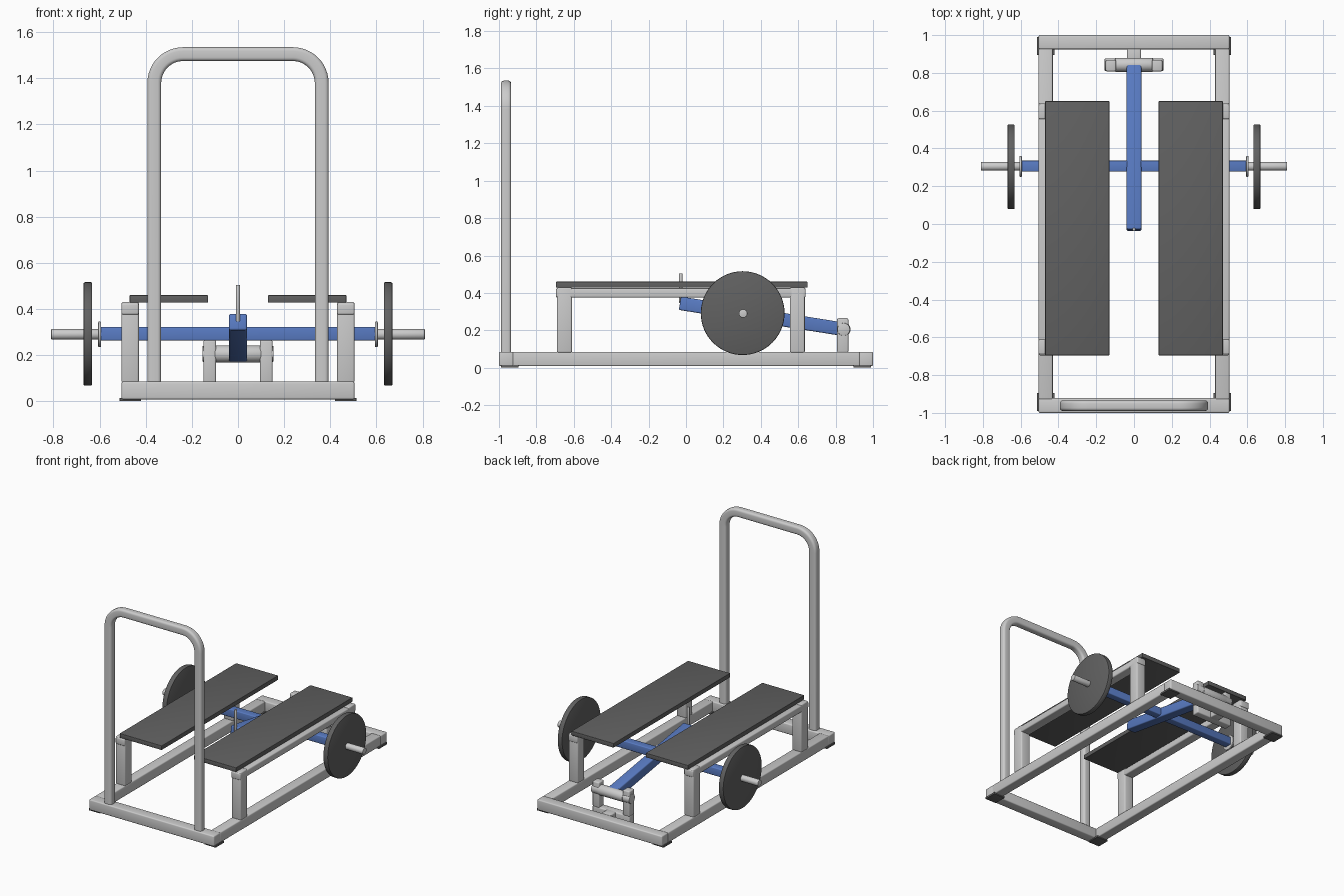
import bpy, bmesh, math
from mathutils import Matrix, Vector

if "Cube" in bpy.data.objects:
    bpy.data.objects.remove(bpy.data.objects["Cube"])


def material(name, color):
    m = bpy.data.materials.new(name)
    m.diffuse_color = color
    m.use_nodes = True
    m.node_tree.nodes["Principled BSDF"].inputs["Base Color"].default_value = m.diffuse_color
    return m


BLUE = material("blue_paint", (0.10, 0.20, 0.55, 1))
DARK = material("dark_rubber", (0.12, 0.12, 0.12, 1))


def finish(name, bm, mat=None):
    bmesh.ops.recalc_face_normals(bm, faces=bm.faces[:])
    me = bpy.data.meshes.new(name)
    bm.to_mesh(me)
    bm.free()
    ob = bpy.data.objects.new(name, me)
    bpy.context.collection.objects.link(ob)
    if mat:
        me.materials.append(mat)
    bpy.ops.object.select_all(action='DESELECT')
    ob.select_set(True)
    bpy.context.view_layer.objects.active = ob
    bpy.ops.object.shade_smooth_by_angle(angle=math.radians(35))
    return ob


def box(name, x, y, z, bevel=0.008, mat=None, tilt=0.0):
    """Box from (min, max) ranges, rounded edges, optional tilt about x."""
    bm = bmesh.new()
    size = [b - a for a, b in (x, y, z)]
    mid = Vector([(a + b) / 2 for a, b in (x, y, z)])
    bmesh.ops.create_cube(bm, size=1, matrix=Matrix.Diagonal((*size, 1)))
    if bevel:
        bmesh.ops.bevel(bm, geom=bm.edges[:], offset=bevel, segments=3,
                        profile=0.5, affect='EDGES')
    bm.transform(Matrix.Translation(mid) @ Matrix.Rotation(tilt, 4, 'X'))
    return finish(name, bm, mat)


def rod(name, start, end, r, axis='X', mat=None, bevel=0.003, sides=48):
    """Cylinder from start, of the given end coordinate along x or z."""
    start = Vector(start)
    i = 'XYZ'.index(axis)
    length = abs(end - start[i])
    mid = start.copy()
    mid[i] = (start[i] + end) / 2
    rot = Matrix.Rotation(math.pi / 2, 4, 'Y') if axis == 'X' else Matrix()
    bm = bmesh.new()
    bmesh.ops.create_cone(bm, cap_ends=True, segments=sides, radius1=r, radius2=r,
                          depth=length, matrix=Matrix.Translation(mid) @ rot)
    caps = [e for e in bm.edges if any(len(f.verts) > 4 for f in e.link_faces)]
    bmesh.ops.bevel(bm, geom=caps, offset=bevel, segments=2, profile=0.5, affect='EDGES')
    return finish(name, bm, mat)


def span(s, a, b):
    return tuple(sorted((s * a, s * b)))


def rounded_rect(w, h, r, n=4):
    pts = []
    for k, (sx, sy) in enumerate(((1, 1), (-1, 1), (-1, -1), (1, -1))):
        for j in range(n + 1):
            t = math.pi / 2 * (k + j / n)
            pts.append((sx * (w / 2 - r) + r * math.cos(t), sy * (h / 2 - r) + r * math.sin(t)))
    return pts


# upright handle hoop: rounded square tube swept along a U path
def hoop():
    half, top, rad, yc = 0.363, 1.505, 0.125, -0.962
    path = [(half, 0.075, 0.0)]
    for k in range(2):
        cx = (half - rad) * (1 - 2 * k)
        for j in range(13):
            t = math.pi / 2 * (k + j / 12)
            path.append((cx + rad * math.cos(t), top - rad + rad * math.sin(t), t))
    path.append((-half, 0.075, math.pi))
    bm = bmesh.new()
    rings = [[bm.verts.new((px + a * math.cos(t), yc + b, pz + a * math.sin(t)))
              for a, b in rounded_rect(0.06, 0.055, 0.016)] for px, pz, t in path]
    n = len(rings[0])
    for r0, r1 in zip(rings, rings[1:]):
        for i in range(n):
            bm.faces.new((r0[i], r0[(i + 1) % n], r1[(i + 1) % n], r1[i]))
    bm.faces.new(rings[0])
    bm.faces.new(rings[-1])
    finish("handle_hoop", bm)


hoop()

# base cross members
FLOOR = (0.008, 0.085)
box("front_base_beam", (-0.505, 0.505), (-1.0, -0.922), FLOOR)
box("rear_base_beam", (-0.505, 0.505), (0.925, 1.0), FLOOR)
box("pivot_base_stub", (-0.037, 0.037), (0.85, 0.93), FLOOR)
box("pivot_base_beam", (-0.15, 0.15), (0.808, 0.868), FLOOR)

for s, side in ((-1, "left"), (1, "right")):
    # base side beam, posts and rail
    tube = span(s, 0.43, 0.505)
    box(side + "_base_beam", tube, (-0.93, 0.93), FLOOR)
    box(side + "_front_post", tube, (-0.69, -0.61), (0.08, 0.43))
    box(side + "_rear_post", tube, (0.555, 0.635), (0.08, 0.43))
    box(side + "_platform_rail", tube, (-0.695, 0.64), (0.375, 0.425))
    # standing platform
    box(side + "_platform", span(s, 0.13, 0.47), (-0.695, 0.65), (0.428, 0.46), 0.003, DARK)
    # corner feet
    for f, end in ((-1, "front"), (1, "rear")):
        box(f"{side}_{end}_foot", span(s, 0.42, 0.513), span(f, 0.895, 0.99),
            (0.0, 0.015), 0.002, DARK)
    # pivot bracket
    box(side + "_pivot_bracket", span(s, 0.095, 0.15), (0.808, 0.868), (0.08, 0.265))
    # weight sleeve, collar and plate
    rod(side + "_weight_sleeve", (s * 0.58, 0.305, 0.29), s * 0.81, 0.023)
    rod(side + "_sleeve_collar", (s * 0.594, 0.305, 0.29), s * 0.606, 0.055)
    rod(side + "_weight_plate", (s * 0.632, 0.303, 0.292), s * 0.67, 0.224,
        mat=DARK, bevel=0.006, sides=64)

# pivot tube and axle
rod("pivot_tube", (-0.1, 0.843, 0.205), 0.1, 0.037)
rod("pivot_axle", (-0.155, 0.843, 0.205), 0.155, 0.034)

# sloping lever arm with weight cross bar and lifting pin
box("lever_arm", (-0.039, 0.039), (-0.038, 0.848), (0.239, 0.311), 0.008, BLUE,
    math.atan2(-0.14, 0.88))
box("weight_cross_bar", (-0.598, 0.598), (0.277, 0.335), (0.263, 0.322), 0.006, BLUE)
rod("lifting_pin", (0, -0.028, 0.345), 0.505, 0.009, 'Z')
